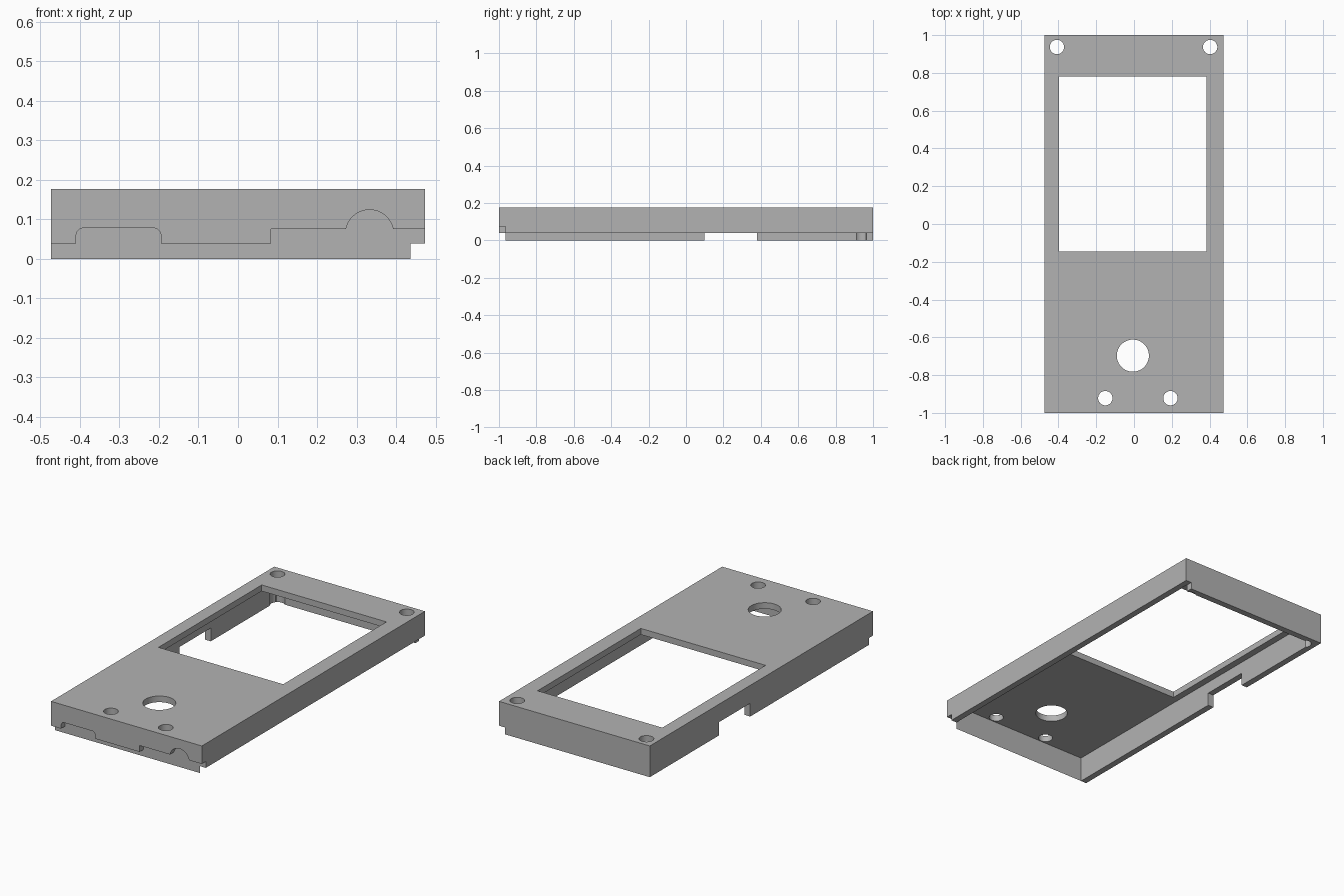
import bpy
import bmesh
from math import sin, cos, pi, radians

if "Cube" in bpy.data.objects:
    bpy.data.objects.remove(bpy.data.objects["Cube"], do_unlink=True)

W, H = 0.473, 0.177        # half width, total height
WALL, PLATE = 0.036, 0.035  # wall and face plate thickness
LIP, PORT = 0.039, 0.075   # height of lip step and of port openings
INX, INY = W - WALL, 1 - WALL

grey = bpy.data.materials.new("plain grey")
grey.use_nodes = True
grey.diffuse_color = (0.45, 0.45, 0.45, 1)
grey.node_tree.nodes["Principled BSDF"].inputs["Base Color"].default_value = grey.diffuse_color


def prism(name, points, axis, lo, hi):
    """Extrude a 2D outline along z (points are x, y) or y (points are x, z)."""
    place = (lambda p, d: (p[0], p[1], d)) if axis == "z" else (lambda p, d: (p[0], d, p[1]))
    bm = bmesh.new()
    face = bm.faces.new([bm.verts.new(place(p, lo)) for p in points])
    new = bmesh.ops.extrude_face_region(bm, geom=[face])["geom"]
    shift = (0, 0, hi - lo) if axis == "z" else (0, hi - lo, 0)
    bmesh.ops.translate(bm, vec=shift, verts=[g for g in new if isinstance(g, bmesh.types.BMVert)])
    bmesh.ops.recalc_face_normals(bm, faces=bm.faces)
    mesh = bpy.data.meshes.new(name)
    bm.to_mesh(mesh)
    bm.free()
    mesh.materials.append(grey)
    ob = bpy.data.objects.new(name, mesh)
    bpy.context.collection.objects.link(ob)
    return ob


def box(name, x0, x1, y0, y1, z0, z1):
    return prism(name, [(x0, y0), (x1, y0), (x1, y1), (x0, y1)], "z", z0, z1)


def arc(cx, cy, r, a0, a1, n):
    steps = [radians(a0 + (a1 - a0) * i / n) for i in range(n + 1)]
    return [(cx + r * cos(a), cy + r * sin(a)) for a in steps]


def hole(name, x, y, r):
    return prism(name, arc(x, y, r, 0, 360, 48)[:-1], "z", -0.2, 0.4)


case = box("case_shell", -W, W, -1, 1, 0, H)

# Hollow interior and the display window
cutters = [
    box("cavity_cutter", -INX, INX, -INY, INY, -0.2, H - PLATE),
    box("window_cutter", -0.398, 0.385, -0.145, 0.781, 0.05, 0.4),
    # Lip step along the left side, and the port in the right side
    box("left_step_cutter", INX, 0.6, -1.2, 1.2, -0.2, LIP),
    box("side_port_cutter", -0.6, -0.42, 0.10, 0.38, -0.2, PORT),
]

# Front edge outline: step, rounded port, step, open port with a round plug arch
r = 0.02
front = [(-0.6, -0.2), (-0.6, LIP), (-0.41, LIP)]
front += arc(-0.41 + r, 0.078 - r, r, 180, 90, 6) + arc(-0.195 - r, 0.078 - r, r, 90, 0, 6)
front += [(-0.195, LIP), (0.083, LIP), (0.083, PORT)]
front += arc(0.333, 0.063, 0.061, 168.6, 11.4, 24)
front += [(0.6, PORT), (0.6, -0.2)]
cutters.append(prism("front_edge_cutter", front, "y", -1.2, -INY))

# Button hole and screw holes, which also groove the back wall corners
cutters.append(hole("button_cutter", -0.006, -0.697, 0.085))
for x, y in ((-0.152, -0.922), (0.193, -0.922), (-0.408, 0.937), (0.403, 0.937)):
    cutters.append(hole("screw_cutter", x, y, 0.038))

for cutter in cutters:
    cutter.hide_render = True
    mod = case.modifiers.new(cutter.name, "BOOLEAN")
    mod.operation = "DIFFERENCE"
    mod.solver = "EXACT"
    mod.object = cutter

# Apply the cuts and drop the cutters
bpy.context.view_layer.update()
graph = bpy.context.evaluated_depsgraph_get()
result = bpy.data.meshes.new_from_object(case.evaluated_get(graph))
case.modifiers.clear()
case.data = result
for cutter in cutters:
    bpy.data.objects.remove(cutter, do_unlink=True)

# Smooth the round holes, keep the edges sharp
bpy.ops.object.select_all(action="DESELECT")
case.select_set(True)
bpy.context.view_layer.objects.active = case
bpy.ops.object.shade_smooth_by_angle(angle=radians(30))
